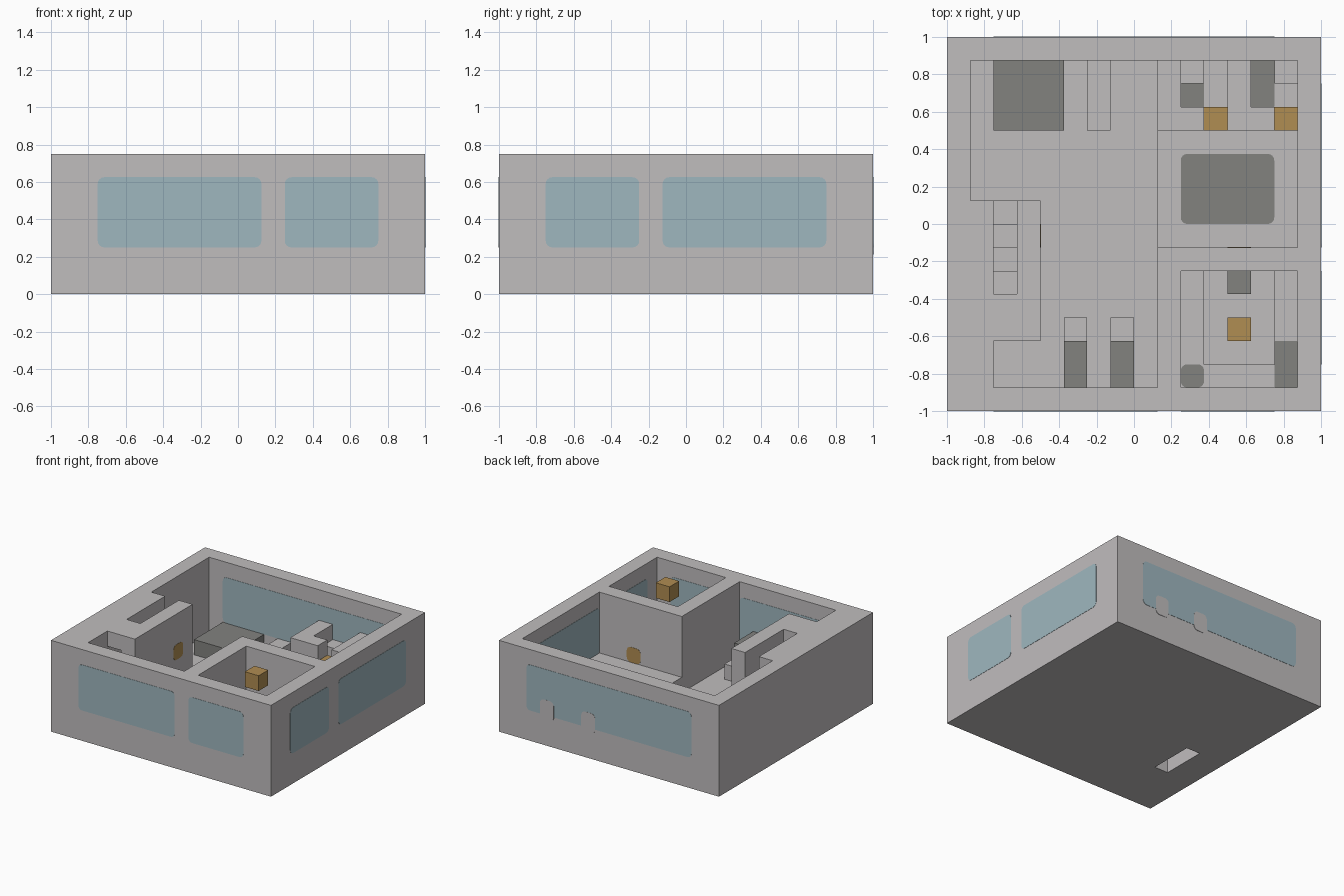
import bpy, bmesh, math
from mathutils import Vector
from itertools import product

if "Cube" in bpy.data.objects:
    bpy.data.objects.remove(bpy.data.objects["Cube"], do_unlink=True)

U = 0.125  # one building cell


def material(name, rgb):
    m = bpy.data.materials.new(name)
    m.use_nodes = True
    m.diffuse_color = (*rgb, 1)
    m.node_tree.nodes["Principled BSDF"].inputs["Base Color"].default_value = (*rgb, 1)
    return m


GRAY = material("plaster gray", (0.527, 0.509, 0.515))
DARK = material("dark gray", (0.223, 0.223, 0.212))
BLUE = material("glass blue", (0.347, 0.474, 0.521))
TAN = material("warm tan", (0.434, 0.266, 0.084))


def finish(name, bm, mat):
    bmesh.ops.recalc_face_normals(bm, faces=bm.faces)
    me = bpy.data.meshes.new(name)
    bm.to_mesh(me)
    bm.free()
    me.materials.append(mat)
    ob = bpy.data.objects.new(name, me)
    bpy.context.collection.objects.link(ob)
    return ob


def cells(x0, x1, y0, y1, z0, z1):
    return set(product(range(x0, x1), range(y0, y1), range(z0, z1)))


def cell_mesh(name, solid, mat):
    """Outer skin of a set of cells, merged into large flat faces."""
    bm = bmesh.new()
    verts = {}

    def vert(p):
        if p not in verts:
            verts[p] = bm.verts.new(Vector(p) * U)
        return verts[p]

    for c in sorted(solid):
        for axis, side in product(range(3), (0, 1)):
            n = list(c)
            n[axis] += 2 * side - 1
            if tuple(n) in solid:
                continue
            ring = []
            for a, b in ((0, 0), (1, 0), (1, 1), (0, 1)):
                p = list(c)
                p[axis] += side
                p[(axis + 1) % 3] += a
                p[(axis + 2) % 3] += b
                ring.append(vert(tuple(p)))
            bm.faces.new(ring if side else ring[::-1])
    bmesh.ops.dissolve_limit(bm, angle_limit=0.02, verts=bm.verts, edges=bm.edges)
    return finish(name, bm, mat)


def box(name, mat, *b):
    return cell_mesh(name, cells(*b), mat)


def plate(name, mat, axis, at, u0, u1, v0, v1, lift=0.002, r=0.035):
    """Thin rounded rectangle; u, v are the two other axes in x, y, z order."""
    bm = bmesh.new()
    others = [i for i in range(3) if i != axis]
    u0, u1, v0, v1 = (k * U for k in (u0, u1, v0, v1))
    corners = [(u1 - r, v1 - r), (u0 + r, v1 - r), (u0 + r, v0 + r), (u1 - r, v0 + r)]
    ring = []
    for q, (cu, cv) in enumerate(corners):
        for s in range(5):
            a = (q + s / 4) * math.pi / 2
            p = Vector()
            p[axis] = at * U - lift
            p[others[0]] = cu + r * math.cos(a)
            p[others[1]] = cv + r * math.sin(a)
            ring.append(bm.verts.new(p))
    face = bm.faces.new(ring)
    out = bmesh.ops.extrude_face_region(bm, geom=[face])["geom"]
    step = Vector()
    step[axis] = 2 * lift
    bmesh.ops.translate(bm, vec=step, verts=[g for g in out if isinstance(g, bmesh.types.BMVert)])
    return finish(name, bm, mat)


# Shell: solid block with the rooms carved out
shell = cells(-8, 8, -8, 8, 0, 6)
shell -= cells(-7, 1, 1, 7, 1, 6)      # living room
shell -= cells(-4, 1, -7, 1, 1, 6)     # hall
shell -= cells(-6, -4, -7, -5, 1, 6)   # stair alcove
shell -= cells(1, 7, -1, 7, 2, 6)      # raised rooms
shell -= cells(2, 7, -7, -2, 1, 6)     # kitchen
for i in range(4):                     # stairs going up
    shell -= cells(-6, -5, -i, 1 - i, 2 + i, 6)
shell -= cells(-6, -5, -5, -3, 1, 5)   # passage under the stairs
shell -= cells(-6, -5, -3, -2, 1, 4)
shell -= cells(-6, -5, -2, -1, 1, 3)
shell -= cells(-6, -5, -4, -1, 0, 1)   # stairwell through the floor

# Low walls around the two washrooms
shell |= cells(1, 3, 4, 5, 2, 4) | cells(1, 2, 4, 7, 2, 4)
shell |= cells(4, 6, 4, 5, 2, 4) | cells(4, 5, 4, 7, 2, 4)

# Kitchen counters
shell |= cells(2, 3, -7, -2, 1, 2) | cells(2, 7, -7, -6, 1, 2) | cells(6, 7, -7, -2, 1, 2)
cell_mesh("building_shell", shell, GRAY)

# Windows, on both faces of each wall
for side, at in (("outer", 8), ("inner", 7)):
    plate(f"front_large_window_{side}", BLUE, 1, -at, -6, 1, 2, 5)
    plate(f"front_small_window_{side}", BLUE, 1, -at, 2, 6, 2, 5)
    plate(f"side_small_window_{side}", BLUE, 0, at, -6, -2, 2, 5)
    plate(f"side_large_window_{side}", BLUE, 0, at, -1, 6, 2, 5)
    plate(f"back_window_{side}", BLUE, 1, at, -6, 6, 2, 5)
for x in (1, 4):
    plate("back_window_sill_block", GRAY, 1, 8, x, x + 1, 1.7, 3, lift=0.003)

# Doors and wall panel
plate("kitchen_door_outer", TAN, 1, -1, 4, 5, 2, 3)
plate("kitchen_door_inner", TAN, 1, -2, 4, 5, 2, 3)
plate("stair_wall_panel", TAN, 0, -4, -1, 0, 3, 4)
box("left_washroom_door", TAN, 3, 4, 4, 5, 2, 3)
box("right_washroom_door", TAN, 6, 7, 4, 5, 2, 3)
box("hanging_lamp", TAN, 4, 5, -5, -4, 5, 6)

# Living room and hall furniture
box("bed", DARK, -6, -3, 4, 7, 1, 2)
box("low_shelf", GRAY, -2, -1, 4, 7, 1, 2)
for x in (-3, -1):
    box("desk", DARK, x, x + 1, -7, -5, 1, 3)
    box("seat", GRAY, x, x + 1, -5, -4, 1, 2)
plate("rug", DARK, 2, 2, 2, 6, 0, 3)

# Kitchen fittings
box("kitchen_step", DARK, 4, 5, -3, -2, 1, 2)
plate("kitchen_sink", DARK, 2, 2, 2, 3, -7, -6)
plate("stove", DARK, 2, 2, 6, 7, -7, -5, r=0.01)

# Washroom fittings
box("toilet_tank", GRAY, 2, 3, 6, 7, 2, 3)
plate("toilet_bowl", DARK, 2, 2, 2, 3, 5, 6, r=0.005)
plate("bath", DARK, 2, 2, 5, 6, 5, 7, r=0.005)
box("wash_basin", GRAY, 6, 7, 6, 7, 2, 3)
